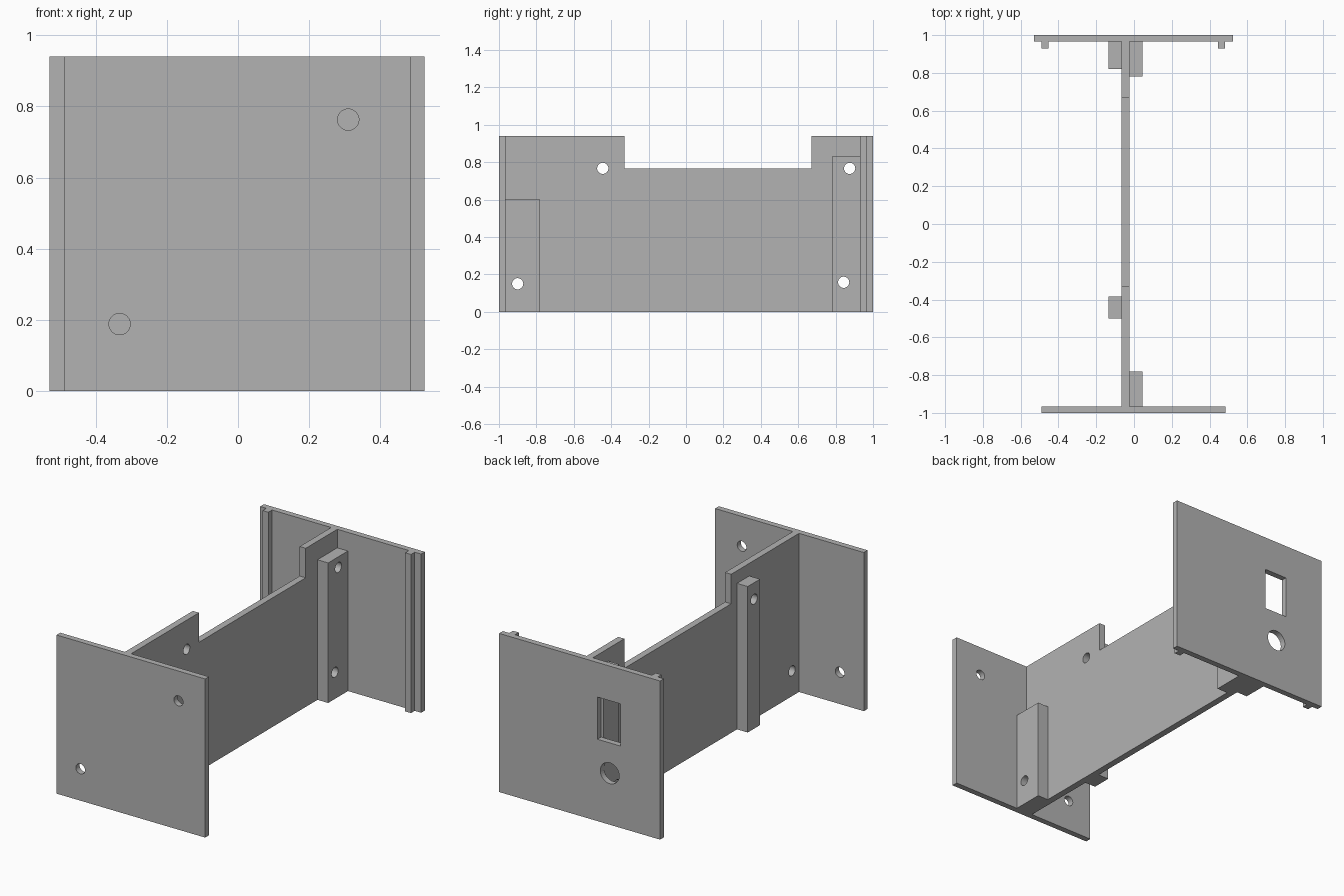
import bpy
import bmesh
from math import pi
from mathutils import Matrix

cube = bpy.data.objects.get("Cube")
if cube:
    bpy.data.objects.remove(cube, do_unlink=True)

# Single matte grey
grey = bpy.data.materials.new("plain grey")
grey.use_nodes = True
colour = (0.45, 0.45, 0.45, 1)
grey.diffuse_color = colour
grey.node_tree.nodes["Principled BSDF"].inputs["Base Color"].default_value = colour

HEIGHT = 0.94
WALL = 0.035


def add_box(bm, x, y, z):
    """Box from its (low, high) range on each axis."""
    ranges = (x, y, z)
    centre = [(a + b) / 2 for a, b in ranges]
    size = [b - a for a, b in ranges]
    matrix = Matrix.Translation(centre) @ Matrix.Diagonal((*size, 1))
    bmesh.ops.create_cube(bm, size=1, matrix=matrix)


def add_rod(bm, centre, radius, axis, length):
    """Cylinder lying along x or y, used to drill holes."""
    turn = Matrix.Rotation(pi / 2, 4, "Y" if axis == "x" else "X")
    bmesh.ops.create_cone(bm, cap_ends=True, segments=32, radius1=radius, radius2=radius,
                          depth=length, matrix=Matrix.Translation(centre) @ turn)


def make_object(name, bm):
    mesh = bpy.data.meshes.new(name)
    bm.to_mesh(mesh)
    bm.free()
    mesh.materials.append(grey)
    obj = bpy.data.objects.new(name, mesh)
    bpy.context.collection.objects.link(obj)
    return obj


def box(name, x, y, z):
    bm = bmesh.new()
    add_box(bm, x, y, z)
    return make_object(name, bm)


def cut(obj, cutter):
    mod = obj.modifiers.new("holes", "BOOLEAN")
    mod.operation = "DIFFERENCE"
    mod.solver = "EXACT"
    mod.object = cutter
    bpy.context.view_layer.objects.active = obj
    bpy.ops.object.modifier_apply(modifier=mod.name)


# End plates
front_plate = box("front_plate", (-0.49, 0.485), (-1, -1 + WALL), (0, HEIGHT))
back_plate = box("back_plate", (-0.53, 0.525), (1 - WALL, 1), (0, HEIGHT))

# Guide rails inside the back plate
for side, x in (("right", -0.49), ("left", 0.445)):
    box(side + "_guide_rail", (x, x + 0.038), (0.93, 1 - WALL), (0, HEIGHT))

# Central web, extruded from its notched side profile
profile = [(-1 + WALL, 0), (1 - WALL, 0), (1 - WALL, HEIGHT), (0.67, HEIGHT),
           (0.67, 0.765), (-0.33, 0.765), (-0.33, HEIGHT), (-1 + WALL, HEIGHT)]
bm = bmesh.new()
face = bm.faces.new([bm.verts.new((-0.065, y, z)) for y, z in profile])
grown = bmesh.ops.extrude_face_region(bm, geom=[face])
moved = [v for v in grown["geom"] if isinstance(v, bmesh.types.BMVert)]
bmesh.ops.translate(bm, verts=moved, vec=(0.04, 0, 0))
bmesh.ops.recalc_face_normals(bm, faces=bm.faces)
web = make_object("central_web", bm)

# Screw posts on both faces of the web
LEFT, RIGHT = (-0.025, 0.045), (-0.135, -0.065)
posts = [
    box("left_front_post", LEFT, (-1 + WALL, -0.78), (0, 0.60)),
    box("left_back_post", LEFT, (0.78, 1 - WALL), (0, 0.83)),
    box("right_front_post", RIGHT, (-0.5, -0.385), (0, 0.865)),
    box("right_back_post", RIGHT, (0.82, 1 - WALL), (0, 0.865)),
]

# Screw holes through web and posts
bm = bmesh.new()
for y, z in ((-0.445, 0.767), (0.875, 0.767), (-0.9, 0.15), (0.843, 0.158)):
    add_rod(bm, (-0.045, y, z), 0.03, "x", 0.4)
web_cutter = make_object("web_hole_cutter", bm)

# Mounting holes in the front plate
bm = bmesh.new()
for x, z in ((0.31, 0.763), (-0.333, 0.188)):
    add_rod(bm, (x, -1, z), 0.03, "y", 0.2)
front_cutter = make_object("front_hole_cutter", bm)

# Window and round port in the back plate
bm = bmesh.new()
add_box(bm, (-0.27, -0.12), (0.9, 1.1), (0.485, 0.735))
add_rod(bm, (-0.2, 1, 0.305), 0.062, "y", 0.2)
back_cutter = make_object("back_opening_cutter", bm)

for part in [web] + posts:
    cut(part, web_cutter)
cut(front_plate, front_cutter)
cut(back_plate, back_cutter)

for cutter in (web_cutter, front_cutter, back_cutter):
    bpy.data.objects.remove(cutter, do_unlink=True)
